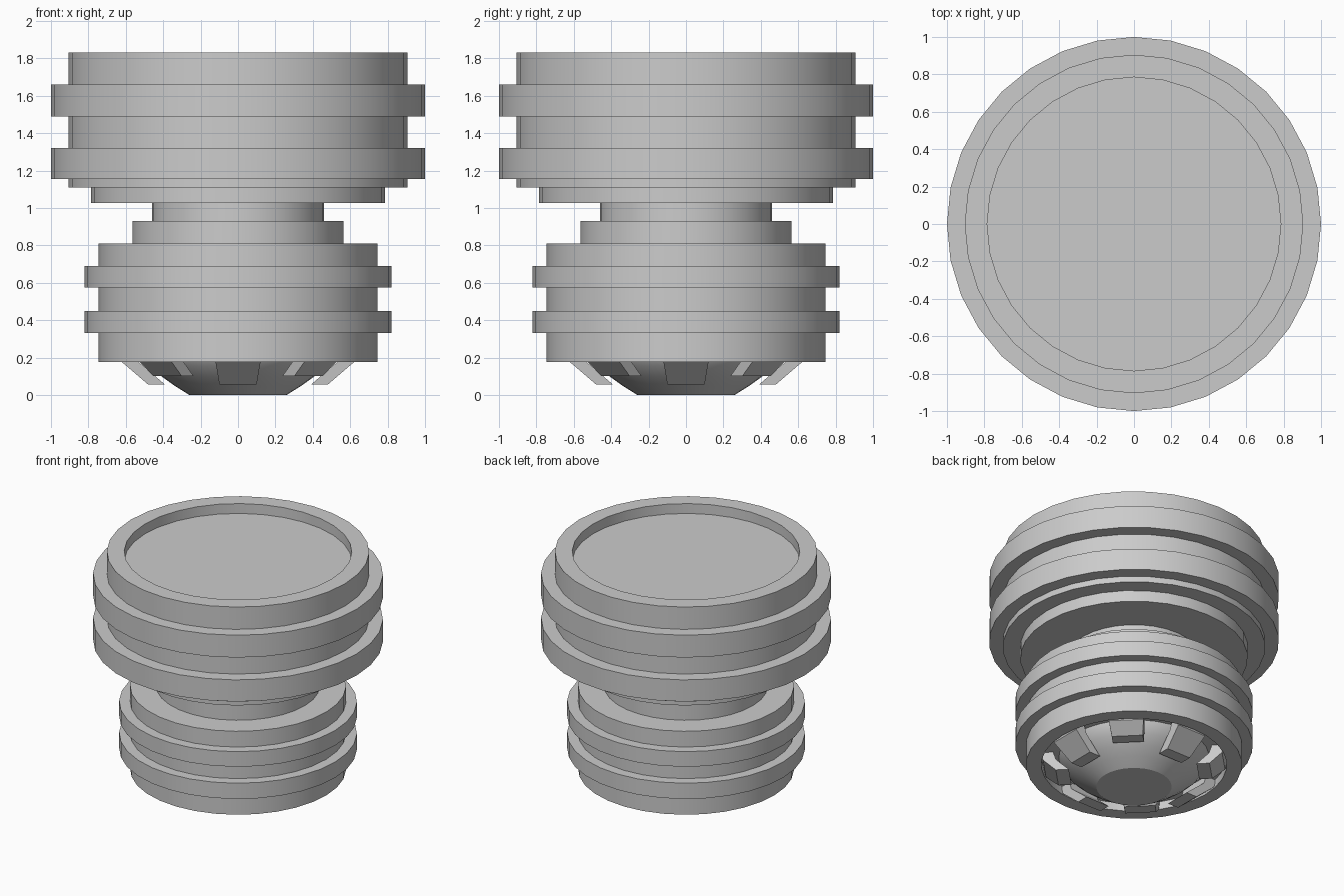
import bpy, bmesh
from math import sin, cos, pi
from mathutils import Matrix

default = bpy.data.objects.get("Cube")
if default:
    bpy.data.objects.remove(default)

SIDES = 32

grey = bpy.data.materials.new("plain_grey")
grey.use_nodes = True
colour = (0.6, 0.6, 0.6, 1)
grey.diffuse_color = colour
grey.node_tree.nodes["Principled BSDF"].inputs["Base Color"].default_value = colour


def finish(bm, name):
    bmesh.ops.recalc_face_normals(bm, faces=bm.faces)
    mesh = bpy.data.meshes.new(name)
    bm.to_mesh(mesh)
    bm.free()
    mesh.materials.append(grey)
    obj = bpy.data.objects.new(name, mesh)
    bpy.context.collection.objects.link(obj)
    bpy.ops.object.select_all(action='DESELECT')
    obj.select_set(True)
    bpy.context.view_layer.objects.active = obj
    bpy.ops.object.shade_smooth_by_angle(angle=pi / 6)
    return obj


def lathe(name, profile):
    """Turn (radius, height) points about z and cap both ends."""
    bm = bmesh.new()
    rings = [[bm.verts.new((r * cos(2 * pi * i / SIDES), r * sin(2 * pi * i / SIDES), z))
              for i in range(SIDES)] for r, z in profile]
    for a, b in zip(rings, rings[1:]):
        for i in range(SIDES):
            j = (i + 1) % SIDES
            bm.faces.new((a[i], a[j], b[j], b[i]))
    bm.faces.new(rings[0])
    bm.faces.new(rings[-1])
    return finish(bm, name)


def ribbed(core, rib, bands):
    """Outline of a straight wall with raised square ribs."""
    points = []
    for low, high in bands:
        points += [(core, low), (rib, low), (rib, high), (core, high)]
    return points


def claw(name, angle, tip):
    """Tapered hook leaning inward, ending at height tip."""
    lean = (0.175 - tip) * 1.17
    section = [(0.635, 0.24), (0.62, 0.175), (0.62 - lean, tip),
               (0.53 - lean, tip), (0.53, 0.175), (0.55, 0.24)]
    bm = bmesh.new()
    sides = []
    for s in (-1, 1):
        sides.append([bm.verts.new((r, s * (0.12 - 0.17 * max(0, 0.175 - z)), z))
                      for r, z in section])
    for side in sides:
        bm.faces.new(side)
    count = len(section)
    for i in range(count):
        j = (i + 1) % count
        bm.faces.new((sides[0][i], sides[0][j], sides[1][j], sides[1][i]))
    bmesh.ops.rotate(bm, verts=bm.verts, matrix=Matrix.Rotation(angle, 3, 'Z'))
    return finish(bm, name)


# Upper drum with two ribs and a shallow recessed top
lathe("upper_drum",
      [(0.785, 1.025), (0.785, 1.11), (0.905, 1.11)]
      + ribbed(0.905, 1.0, [(1.155, 1.32), (1.49, 1.66)])
      + [(0.905, 1.83), (0.785, 1.83), (0.785, 1.755)])

# Narrow neck standing on a collar
lathe("neck", [(0.565, 0.80), (0.565, 0.93), (0.46, 0.93), (0.46, 1.03)])

# Lower drum with two ribs and a recess underneath
lathe("lower_drum",
      [(0.64, 0.235), (0.64, 0.175), (0.745, 0.175)]
      + ribbed(0.745, 0.82, [(0.33, 0.45), (0.575, 0.69)])
      + [(0.745, 0.81)])

# Rounded nozzle under the lower drum
lathe("nozzle", [(0.26, 0), (0.34, 0.05), (0.41, 0.10),
                 (0.47, 0.155), (0.51, 0.21), (0.52, 0.24)])

# Hooks around the nozzle, long and short in turn
for i in range(8):
    long_one = i % 2 == 0
    claw(("long" if long_one else "short") + "_claw_" + str(i // 2 + 1),
         i * pi / 4, 0.055 if long_one else 0.10)
